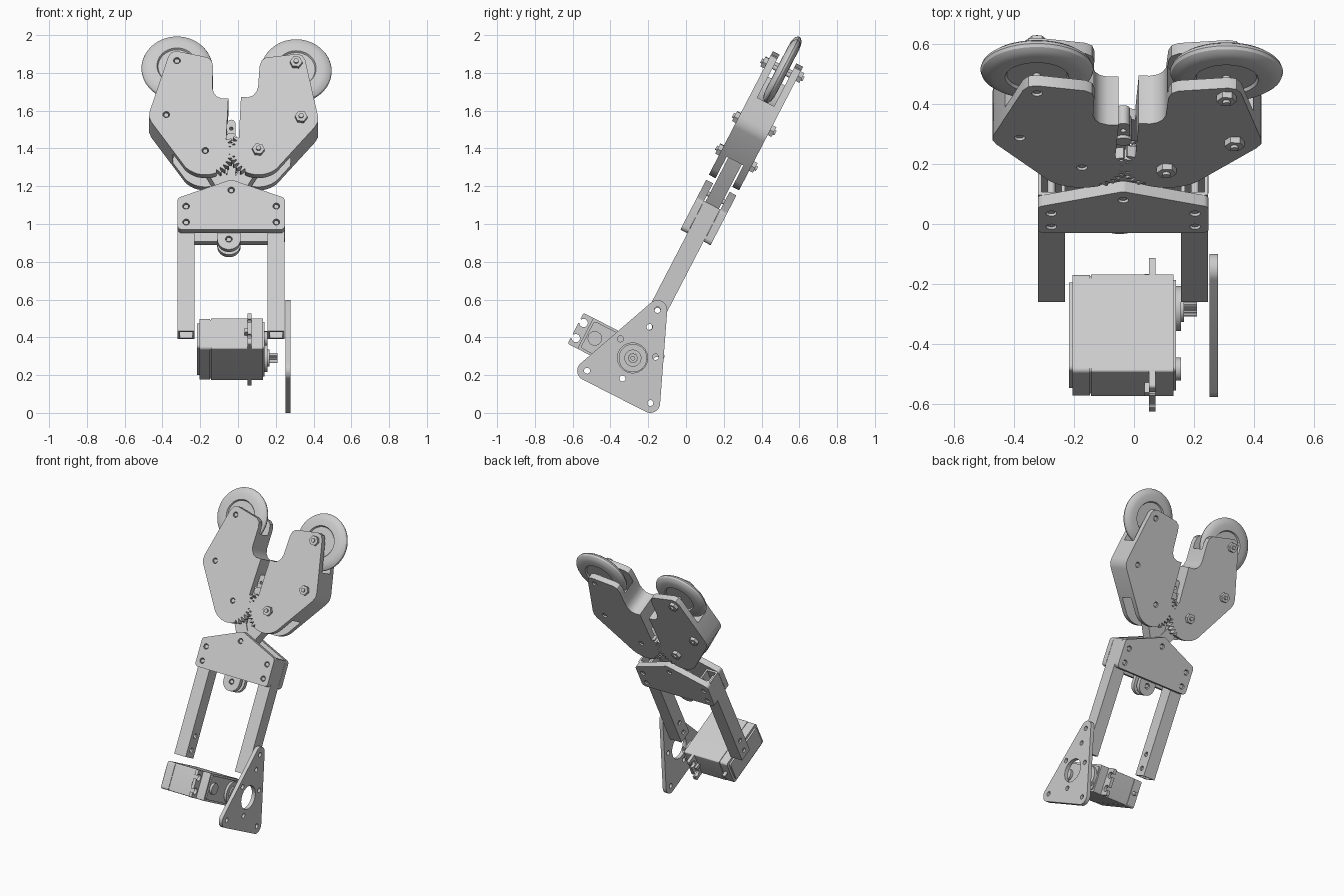
import bpy, bmesh, math
from math import radians, sin, cos, pi
from mathutils import Matrix, Vector
from mathutils.geometry import convex_hull_2d

cube = bpy.data.objects.get("Cube")
if cube:
    bpy.data.objects.remove(cube, do_unlink=True)

grey = bpy.data.materials.new("light_grey")
grey.use_nodes = True
grey.diffuse_color = (0.6, 0.6, 0.6, 1)
grey.node_tree.nodes["Principled BSDF"].inputs["Base Color"].default_value = (0.6, 0.6, 0.6, 1)

# The whole mechanism leans back; parts are built upright and then tilted
LEAN = radians(27.4)
TILT = Matrix.Rotation(-LEAN, 4, 'X')
MID = -0.383          # depth of the mechanism's central plane
CX = -0.036           # sideways centre of the gripper
PIVOT_U = 1.32


def circle(x, u, r, n=32):
    return [(x + r * cos(2 * pi * i / n), u + r * sin(2 * pi * i / n)) for i in range(n)]


def rounded(centres, r):
    """Convex outline around circles of one radius."""
    pts = [Vector(p) for c in centres for p in circle(*c, r)]
    return [tuple(pts[i]) for i in convex_hull_2d(pts)]


def prism(name, pts, a, b, axis='Y', frame=TILT):
    """Extrude an outline between two depths along the X or Y axis."""
    place = (lambda p, d: (p[0], d, p[1])) if axis == 'Y' else (lambda p, d: (d, p[0], p[1]))
    bm = bmesh.new()
    lo = [bm.verts.new(place(p, a)) for p in pts]
    hi = [bm.verts.new(place(p, b)) for p in pts]
    bm.faces.new(lo)
    bm.faces.new(hi[::-1])
    for i in range(len(pts)):
        j = (i + 1) % len(pts)
        bm.faces.new((lo[i], hi[i], hi[j], lo[j]))
    return finish(name, bm, frame)


def finish(name, bm, frame):
    bmesh.ops.recalc_face_normals(bm, faces=bm.faces)
    mesh = bpy.data.meshes.new(name)
    bm.to_mesh(mesh)
    bm.free()
    mesh.materials.append(grey)
    ob = bpy.data.objects.new(name, mesh)
    bpy.context.scene.collection.objects.link(ob)
    ob.matrix_world = frame
    return ob


def box(name, x, v, u, frame=TILT):
    return prism(name, [(x[0], u[0]), (x[1], u[0]), (x[1], u[1]), (x[0], u[1])], v[0], v[1], 'Y', frame)


def disc(name, x, u, r, a, b, axis='Y', frame=TILT, n=32):
    return prism(name, circle(x, u, r, n), a, b, axis, frame)


def cut(ob, cutters):
    for c in cutters:
        c.hide_render = True
        m = ob.modifiers.new("cut", 'BOOLEAN')
        m.operation, m.solver, m.object = 'DIFFERENCE', 'EXACT', c
    deps = bpy.context.evaluated_depsgraph_get()
    ob.data = bpy.data.meshes.new_from_object(ob.evaluated_get(deps))
    ob.modifiers.clear()
    for c in cutters:
        bpy.data.objects.remove(c, do_unlink=True)


def drill(ob, holes, a, b, axis='Y', frame=TILT):
    cut(ob, [disc("drill", *h, a, b, axis, frame, 20) for h in holes])


def wheel(name, x, u, frame):
    half = [(0, .02), (.1, .02), (.106, .03), (.145, .029), (.17, .022), (.184, .011)]
    profile = half + [(.188, 0)] + [(r, -d) for r, d in reversed(half)]
    bm = bmesh.new()
    vs = [bm.verts.new((x + r, d, u)) for r, d in profile]
    es = [bm.edges.new(e) for e in zip(vs, vs[1:])]
    bmesh.ops.spin(bm, geom=vs + es, cent=(x, 0, u), axis=(0, 1, 0), angle=2 * pi, steps=64)
    bmesh.ops.remove_doubles(bm, verts=bm.verts, dist=1e-5)
    finish(name, bm, frame)


# Jaw outline around its pivot: round foot, gear teeth, finger with a scoop
def jaw_outline():
    pts = [(.145 * cos(radians(t)), .145 * sin(radians(t))) for t in range(222, 298, 8)]
    teeth, start, span = 9, -62, 94
    for i in range(teeth):
        for f, r in ((0, .128), (.3, .155), (.55, .155), (.85, .128)):
            t = radians(start + span * (i + f) / teeth)
            pts.append((r * cos(t), r * sin(t)))
    return pts + [(.122, .31), (.085, .31), (.06, .322), (.044, .345), (.037, .375), (.041, .5),
                  (.034, .535), (.012, .555), (-.15, .592), (-.178, .586), (-.196, .56),
                  (-.294, .235), (-.298, .2), (-.286, .17)]


BOLTS = [(0, 0), (-.207, .214), (-.15, .536)]


def jaw(side, frame):
    body = prism(side + "_jaw", jaw_outline(), -.09, .09, 'Y', frame)
    cut(body, [disc("wheel_slot", *BOLTS[2], .205, -.05, .05, 'Y', frame, 48),
               disc("pivot_slot", 0, 0, .172, -.05, .05, 'Y', frame, 48)])
    drill(body, [(*b, .018) for b in BOLTS], -.2, .2, 'Y', frame)
    for i, b in enumerate(BOLTS):
        disc(f"{side}_jaw_bolt_{i}", *b, .013, -.084, .122, 'Y', frame, 16)
        nut = disc(f"{side}_jaw_nut_{i}", *b, .033, .09, .112, 'Y', frame, 6)
        nut.data.update()
    wheel(side + "_wheel", *BOLTS[2], frame)


jaw("right", TILT @ Matrix.Translation((CX - .137, MID, PIVOT_U)))
jaw("left", TILT @ Matrix.Translation((CX + .144, MID, PIVOT_U))
    @ Matrix.Rotation(radians(5.4), 4, 'Y') @ Matrix.Rotation(pi, 4, 'Z'))

# Wrist plates, front and back
wrist = rounded([(CX - .26, .872), (CX + .26, .872), (CX + .26, 1.02), (CX, 1.121), (CX - .26, 1.02)], .024)
holes = [(CX + s * .239, u, .018) for s in (-1, 1) for u in (.893, .988)] + [(CX, 1.084, .018)]
for name, a, b in (("front", MID - .09, MID - .049), ("back", MID + .049, MID + .09)):
    drill(prism(name + "_wrist_plate", wrist, a, b), holes, -1, 1)
for i, (x, u, r) in enumerate(holes):
    disc(f"wrist_bolt_{i}", x, u, .013, MID - .084, MID + .084, n=16)

# Square tube arms with cross holes near the lower end
for side, s in (("right", -1), ("left", 1)):
    x0, x1 = sorted((CX + s * .283, CX + s * .193))
    arm = box(side + "_arm", (x0, x1), (MID - .048, MID + .048), (.266, 1.04))
    cut(arm, [box("bore", (x0 + .012, x1 - .012), (MID - .036, MID + .036), (.2, 1.1))])
    drill(arm, [(MID, .315, .016), (MID, .41, .016)], -1, 1, 'X')

# Links from wrist to jaw pivots, with the central slider between them
for side, x in (("right", CX - .137), ("left", CX + .144)):
    prism(side + "_link", rounded([(CX, 1.07), (x, PIVOT_U)], .042), MID - .04, MID + .04)
slider = prism("slider", rounded([(CX, .9), (CX, 1.51)], .022), MID - .034, MID + .034)
drill(slider, [(CX, 1.48, .01)], -1, 1)
disc("slider_pin", CX, 1.42, .028, MID - .045, MID + .045)

# Slider foot: two round lugs on a pin
for i, d in enumerate((-.045, .015)):
    lug = prism(f"slider_lug_{i}", rounded([(CX - .012, .815), (CX - .012, .9)], .062), MID + d, MID + d + .03)
    drill(lug, [(CX - .012, .815, .018)], -1, 1)
disc("lug_pin", CX - .012, .815, .013, MID - .04, MID + .04, n=16)

# Servo motor
V0, V1, U0, U1, AXLE = -.667, -.3, .037, .221, .128


def slab(name, x0, x1, inset, r=.015):
    i = inset + r
    return prism(name, rounded([(v, u) for v in (V0 + i, V1 - i) for u in (U0 + i, U1 - i)], r), x0, x1, 'X')


slab("servo_rear_cap", -.217, -.203, .018)
slab("servo_rear_case", -.205, -.147, 0)
slab("servo_seam", -.147, -.143, .004)
slab("servo_case", -.143, .132, 0, .008)
slab("servo_front_cap", .13, .14, .012)
disc("servo_boss", MID, AXLE, .075, .138, .157, 'X')
disc("servo_rear_boss", -.61, AXLE, .038, .138, .157, 'X')
disc("servo_collar", MID, AXLE, .045, .15, .167, 'X')
spline = [(MID + r * cos(i * pi / 20), AXLE + r * sin(i * pi / 20))
          for i, r in enumerate([.027, .023] * 20)]
drill(prism("servo_spline", spline, .16, .21, 'X'), [(MID, AXLE, .01)], .18, .3, 'X')
disc("servo_cable_grommet", -.17, AXLE, .012, V1 - .01, V1 + .035)

# Servo mounting flange with open screw slots at both ends
flange = prism("servo_flange", rounded([(v, u) for v in (-.715, -.247) for u in (.047, .21)], .01), .05, .072, 'X')
slots = []
for v, out in ((-.7, -.76), (-.262, -.2)):
    for u in (.083, .173):
        slots.append(disc("hole", v, u, .022, 0, .1, 'X', n=20))
        slots.append(box("slot", (0, .1), sorted((v, out)), (u - .011, u + .011)))
cut(flange, slots)
for i, (a, b) in enumerate(((-.705, V0), (V1, -.26))):
    box(f"flange_rib_{i}", (.035, .052), (a, b), (AXLE - .012, AXLE + .012))

# Triangular mounting plate standing upright beside the servo
level = Matrix.Identity(4)
corners = [(-.151, .545), (-.189, .052), (-.524, .223)]
plate = prism("triangle_plate", rounded(corners, .052), .252, .279, 'X', level)
small = corners + [(-.193, .455), (-.161, .296), (-.347, .392), (-.336, .182)]
drill(plate, [(*c, .016) for c in small] + [(-.283, .291, .08)], 0, 1, 'X', level)

# Smooth curved sides, keep edges crisp
bpy.context.view_layer.update()
for ob in bpy.context.scene.objects:
    ob.select_set(ob.type == 'MESH')
    if ob.type == 'MESH':
        bpy.context.view_layer.objects.active = ob
bpy.ops.object.shade_smooth_by_angle(angle=radians(30))
